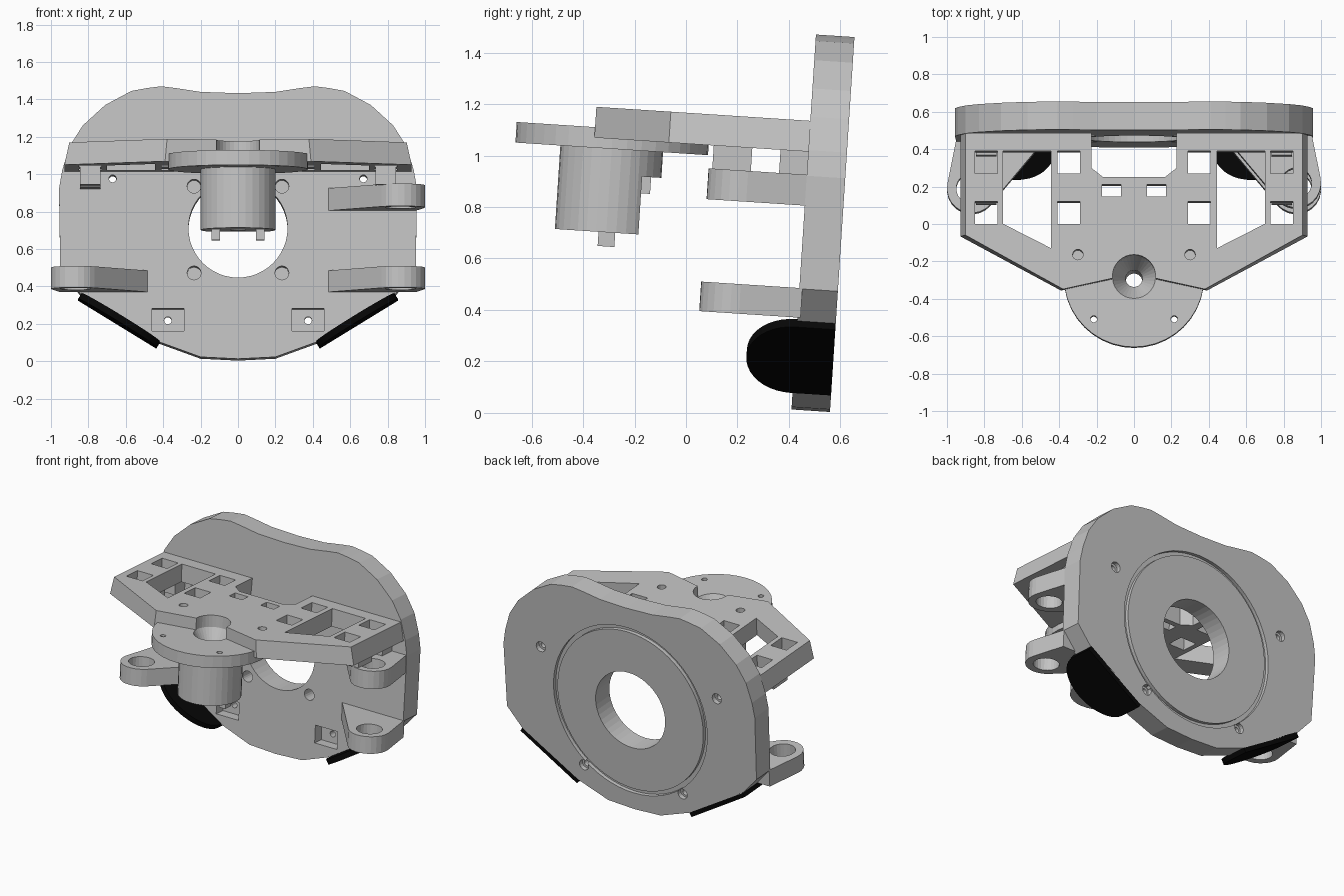
import bpy, bmesh
from math import cos, sin, pi, radians
from mathutils import Matrix, Vector

if "Cube" in bpy.data.objects:
    bpy.data.objects.remove(bpy.data.objects["Cube"], do_unlink=True)


def material(name, value):
    m = bpy.data.materials.new(name)
    m.use_nodes = True
    colour = (value, value, value, 1)
    m.diffuse_color = colour
    m.node_tree.nodes["Principled BSDF"].inputs["Base Color"].default_value = colour
    return m


GREY = material("light grey plastic", 0.55)
BLACK = material("black rubber", 0.002)
parts = []


def prism(name, pts, axis, lo, hi, mat=GREY, taper=1.0):
    """Extrude an outline: axis z uses (x, y) points, axis y uses (x, z)."""
    bm = bmesh.new()
    place = (lambda a, b, h: (a, b, h)) if axis == "z" else (lambda a, b, h: (a, h, b))
    low = [bm.verts.new(place(a, b, lo)) for a, b in pts]
    top = [bm.verts.new(place(a * taper, b, hi)) for a, b in pts]
    bm.faces.new(low)
    bm.faces.new(top)
    for i in range(len(pts)):
        j = (i + 1) % len(pts)
        bm.faces.new((low[i], low[j], top[j], top[i]))
    bmesh.ops.recalc_face_normals(bm, faces=bm.faces)
    mesh = bpy.data.meshes.new(name)
    bm.to_mesh(mesh)
    bm.free()
    mesh.materials.append(mat)
    ob = bpy.data.objects.new(name, mesh)
    bpy.context.collection.objects.link(ob)
    parts.append(ob)
    return ob


def circle(a, b, r, n=32):
    return [(a + r * cos(2 * pi * i / n), b + r * sin(2 * pi * i / n)) for i in range(n)]


def rect(a0, a1, b0, b1):
    return [(a0, b0), (a1, b0), (a1, b1), (a0, b1)]


def mirror(pts):
    """Complete a symmetric outline from its +x half."""
    return pts + [(-a, b) for a, b in reversed(pts) if a > 0]


def cut(ob, pts, axis, lo, hi):
    cut_with(ob, prism("cutter", pts, axis, lo, hi))


def cut_with(ob, cutter):
    mod = ob.modifiers.new("cut", "BOOLEAN")
    mod.operation = "DIFFERENCE"
    mod.solver = "EXACT"
    mod.object = cutter
    bpy.context.view_layer.update()
    done = bpy.data.meshes.new_from_object(ob.evaluated_get(bpy.context.evaluated_depsgraph_get()))
    ob.modifiers.clear()
    ob.data = done
    parts.remove(cutter)
    bpy.data.objects.remove(cutter, do_unlink=True)


def cone(name, x, y, z0, z1, r0, r1, n=32):
    bm = bmesh.new()
    at = Matrix.Translation((x, y, (z0 + z1) / 2))
    bmesh.ops.create_cone(bm, cap_ends=True, segments=n, radius1=r0, radius2=r1,
                          depth=z1 - z0, matrix=at)
    mesh = bpy.data.meshes.new(name)
    bm.to_mesh(mesh)
    bm.free()
    ob = bpy.data.objects.new(name, mesh)
    bpy.context.collection.objects.link(ob)
    parts.append(ob)
    return ob


# Upright back plate with its contoured outline
FRONT, BACK, MID = 0.408, 0.558, 0.74
plate = prism("back_plate", mirror([
    (0, 0.04), (0.2, 0.05), (0.42, 0.13), (0.84, 0.385), (0.95, 0.51), (0.957, 0.95),
    (0.94, 1.05), (0.9, 1.18), (0.83, 1.29), (0.71, 1.4), (0.57, 1.475), (0.49, 1.49),
    (0.41, 1.5), (0.33, 1.49), (0.2, 1.47), (0, 1.463)]), "y", FRONT, BACK)
cut(plate, circle(0, MID, 0.265, 48), "y", 0.3, 0.7)

# Ring groove on the rear
groove = prism("cutter", circle(0, MID, 0.585, 64), "y", BACK - 0.025, BACK + 0.05)
cut(groove, circle(0, MID, 0.555, 64), "y", 0.4, 0.7)
cut_with(plate, groove)

# Screw holes and square nut pockets
for s in (-1, 1):
    for z in (0.5, 0.965):
        cut(plate, circle(s * 0.235, z, 0.037, 20), "y", 0.35, 0.5)
    cut(plate, circle(s * 0.67, 1.005, 0.02, 16), "y", 0.3, 0.7)
    cut(plate, circle(s * 0.375, 0.25, 0.02, 16), "y", 0.3, 0.7)
    cut(plate, rect(s * 0.375 - 0.085, s * 0.375 + 0.085, 0.19, 0.31), "y", 0.3, 0.48)
    for x, z in ((0.67, 1.005), (0.375, 0.25)):
        cut(plate, circle(s * x, z, 0.035, 16), "y", BACK - 0.03, 0.7)

# Horizontal deck with slanted sides
deck = prism("deck", mirror([(0.11, -0.365), (0.39, -0.425), (0.928, -0.135), (0.928, 0.42),
                             (0.235, 0.42), (0.235, 0.225), (0.17, 0.175)]),
             "z", 1.044, 1.164, taper=0.972)
for s in (-1, 1):
    windows = [[(s * a, b) for a, b in
                ((0.445, 0.315), (0.7, 0.315), (0.7, -0.075), (0.445, -0.205))]]
    for x in (0.35, 0.79):
        for y in (-0.075, 0.195):
            windows.append(rect(s * x - 0.06, s * x + 0.06, y, y + 0.12))
    windows.append(rect(s * 0.12 - 0.05, s * 0.12 + 0.05, 0.07, 0.135))
    windows.append(circle(s * 0.3, -0.24, 0.028, 16))
    for outline in windows:
        cut(deck, outline, "z", 0.9, 1.3)
HUB = -0.355
cut(deck, circle(0, HUB, 0.115), "z", 0.9, 1.3)

# Round flange and motor barrel under the deck
flange = prism("flange", circle(0, HUB, 0.375, 40), "z", 1.005, 1.085)
barrel = prism("motor_barrel", circle(0, HUB, 0.2), "z", 0.68, 1.006)
cut(barrel, rect(-0.3, 0.3, -0.23, 0), "z", 0.6, 0.905)
for s in (-1, 1):
    cut(flange, circle(s * 0.215, -0.58, 0.018, 16), "z", 0.9, 1.2)
    prism("motor_pin", rect(s * 0.12 - 0.023, s * 0.12 + 0.023, -0.385, -0.32), "z", 0.625, 0.69)
for ob in (flange, barrel):
    cut(ob, circle(0, HUB, 0.045, 24), "z", 0.5, 1.3)
    cut_with(ob, cone("cutter", 0, HUB, 0.95, 1.0852, 0.04, 0.115))
for i in range(4):
    x = -0.075 + i * 0.043
    prism("connector_tooth", rect(x, x + 0.025, -0.25, -0.195), "z", 0.84, 0.905)


# Mounting lugs with eyelets
def lug(name, s, z0, z1):
    cx, cy, r = 0.868, 0.157, 0.132
    arc = [(cx + r * cos(radians(a)), cy + r * sin(radians(a))) for a in range(-140, 11, 15)]
    outline = [(0.475, 0.42)] + arc + [(0.95, 0.42)]
    ob = prism(name, [(s * a, b) for a, b in outline], "z", z0, z1)
    cut(ob, circle(s * cx, cy, 0.082, 24), "z", 0, 2)


lug("lower_left_lug", 1, 0.398, 0.513)
lug("lower_right_lug", -1, 0.398, 0.513)
lug("upper_left_lug", 1, 0.834, 0.954)

# Hanging blocks beneath the deck
for s in (-1, 1):
    for y0, y1 in ((0.04, 0.19), (0.3, 0.415)):
        prism("deck_block", rect(s * 0.79 - 0.055, s * 0.79 + 0.055, y0, y1), "z", 0.95, 1.05)

# Thin rounded black pads along the lower slanted edges
for s in (-1, 1):
    arc = [(0.245 * cos(t), 0.4 - 0.18 * sin(t)) for t in [pi * i / 20 for i in range(21)]]
    pad = prism("edge_pad", [(0.245, BACK)] + arc + [(-0.245, BACK)], "z", -0.03, 0.006, BLACK)
    along = Vector((0.42, 0, 0.258)).normalized()
    normal = Vector((-along.z, 0, along.x))
    for v in pad.data.vertices:
        p = Vector((0.63, 0, 0.258)) + along * v.co.x + normal * v.co.z
        v.co = (s * p.x, v.co.y, p.z)
    if s < 0:
        pad.data.flip_normals()

# Lean the whole assembly back slightly
lean = Matrix.Rotation(radians(-3.74), 4, "X")
for ob in parts:
    ob.data.transform(lean)
    if not ob.data.materials:
        ob.data.materials.append(GREY)
